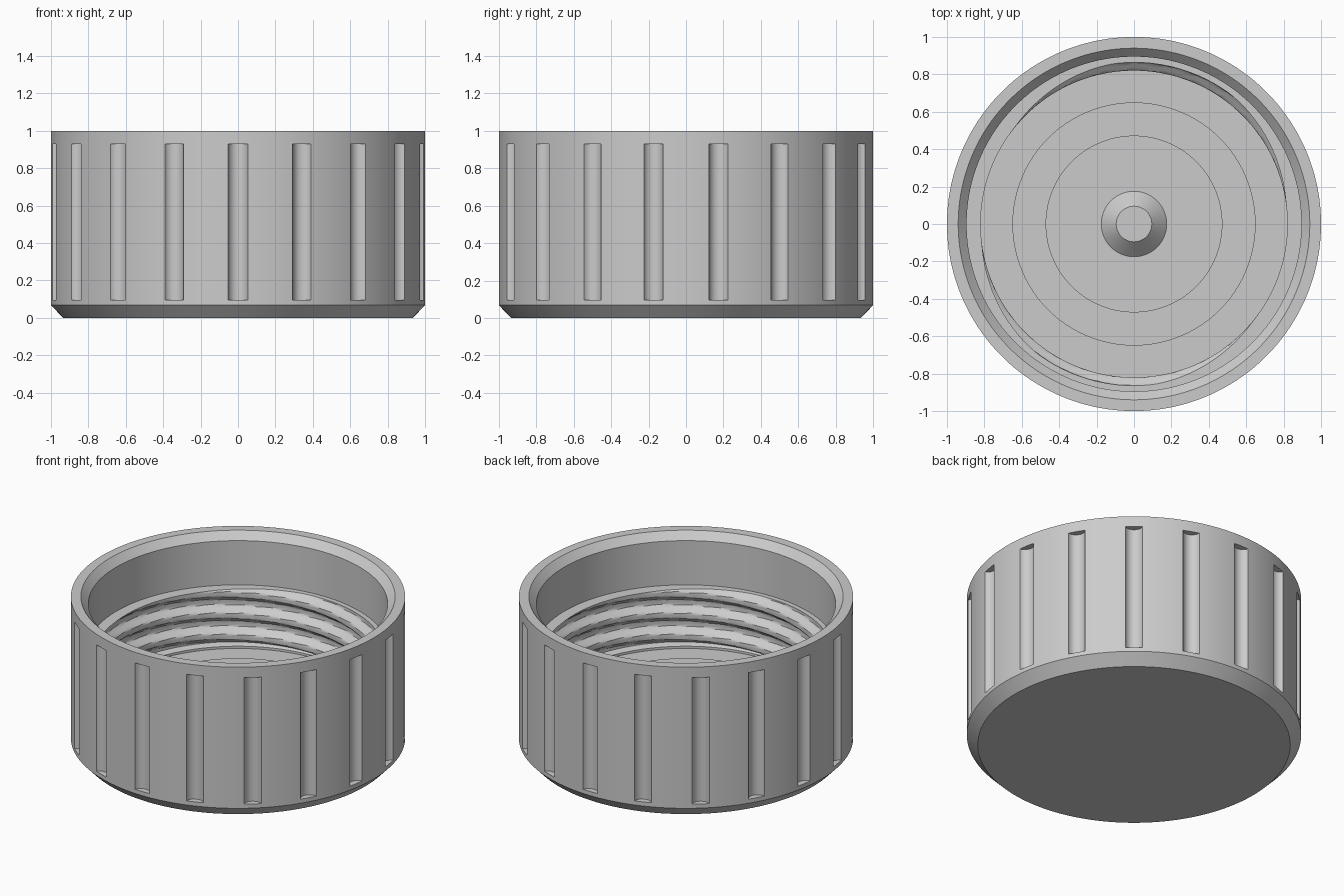
import bpy, bmesh
from math import cos, sin, pi, tau, radians
from mathutils import Matrix

cube = bpy.data.objects.get("Cube")
if cube:
    bpy.data.objects.remove(cube, do_unlink=True)

SEGMENTS = 180
THREAD_TOP, THREAD_BOTTOM, PITCH = 0.66, 0.30, 0.14
FLOOR = 0.275

grey = bpy.data.materials.new("grey plastic")
grey.use_nodes = True
grey.diffuse_color = (0.6, 0.6, 0.6, 1)
grey.node_tree.nodes["Principled BSDF"].inputs["Base Color"].default_value = (0.6, 0.6, 0.6, 1)


def make_object(name, bm):
    bmesh.ops.recalc_face_normals(bm, faces=bm.faces)
    mesh = bpy.data.meshes.new(name)
    bm.to_mesh(mesh)
    bm.free()
    mesh.materials.append(grey)
    obj = bpy.data.objects.new(name, mesh)
    bpy.context.collection.objects.link(obj)
    return obj


def thread_radius(angle, z):
    """Two-start right-handed internal thread with flattened crests and roots."""
    wave = cos(tau * (z - 0.59) / PITCH - 2 * (angle - radians(75)))
    return 0.842 - 0.022 * max(-1, min(1, 1.4 * wave))


# Cap body: one turned profile from the closed end, over the rim, down to the floor
outside = [(0.935, 0), (1, 0.068), (1, 1), (0.94, 1), (0.895, 0.952), (0.895, THREAD_TOP)]
steps = 40
thread = [(None, THREAD_TOP + (THREAD_BOTTOM - THREAD_TOP) * i / steps) for i in range(steps + 1)]
inside = [(0.82, THREAD_BOTTOM - 0.01), (0.82, FLOOR),
          (0.65, FLOOR), (0.65, FLOOR + 0.015), (0.47, FLOOR + 0.015), (0.47, FLOOR),
          (0.175, FLOOR), (0.095, FLOOR + 0.08)]

bm = bmesh.new()
rings = []
for radius, z in outside + thread + inside:
    ring = []
    for i in range(SEGMENTS):
        a = tau * i / SEGMENTS
        r = thread_radius(a, z) if radius is None else radius
        ring.append(bm.verts.new((r * cos(a), r * sin(a), z)))
    rings.append(ring)
for low, high in zip(rings, rings[1:]):
    for i in range(SEGMENTS):
        j = (i + 1) % SEGMENTS
        bm.faces.new((low[i], low[j], high[j], high[i]))
bm.faces.new(rings[0])
bm.faces.new(rings[-1])
cap = make_object("screw_cap", bm)

# Grip grooves: eighteen rounded channels around the outer wall
bm = bmesh.new()
for k in range(18):
    a = -pi / 2 + tau * k / 18
    place = Matrix.Translation((1.015 * cos(a), 1.015 * sin(a), 0.5125))
    bmesh.ops.create_cone(bm, cap_ends=True, segments=40, radius1=0.055, radius2=0.055,
                          depth=0.835, matrix=place)
cutter = make_object("groove_cutter", bm)
cutter.hide_render = True

cut = cap.modifiers.new("grip grooves", "BOOLEAN")
cut.operation = "DIFFERENCE"
cut.solver = "EXACT"
cut.object = cutter
bpy.ops.object.select_all(action="DESELECT")
bpy.context.view_layer.objects.active = cap
cap.select_set(True)
bpy.ops.object.modifier_apply(modifier=cut.name)
bpy.data.objects.remove(cutter, do_unlink=True)

bpy.ops.object.shade_smooth_by_angle(angle=radians(25))
